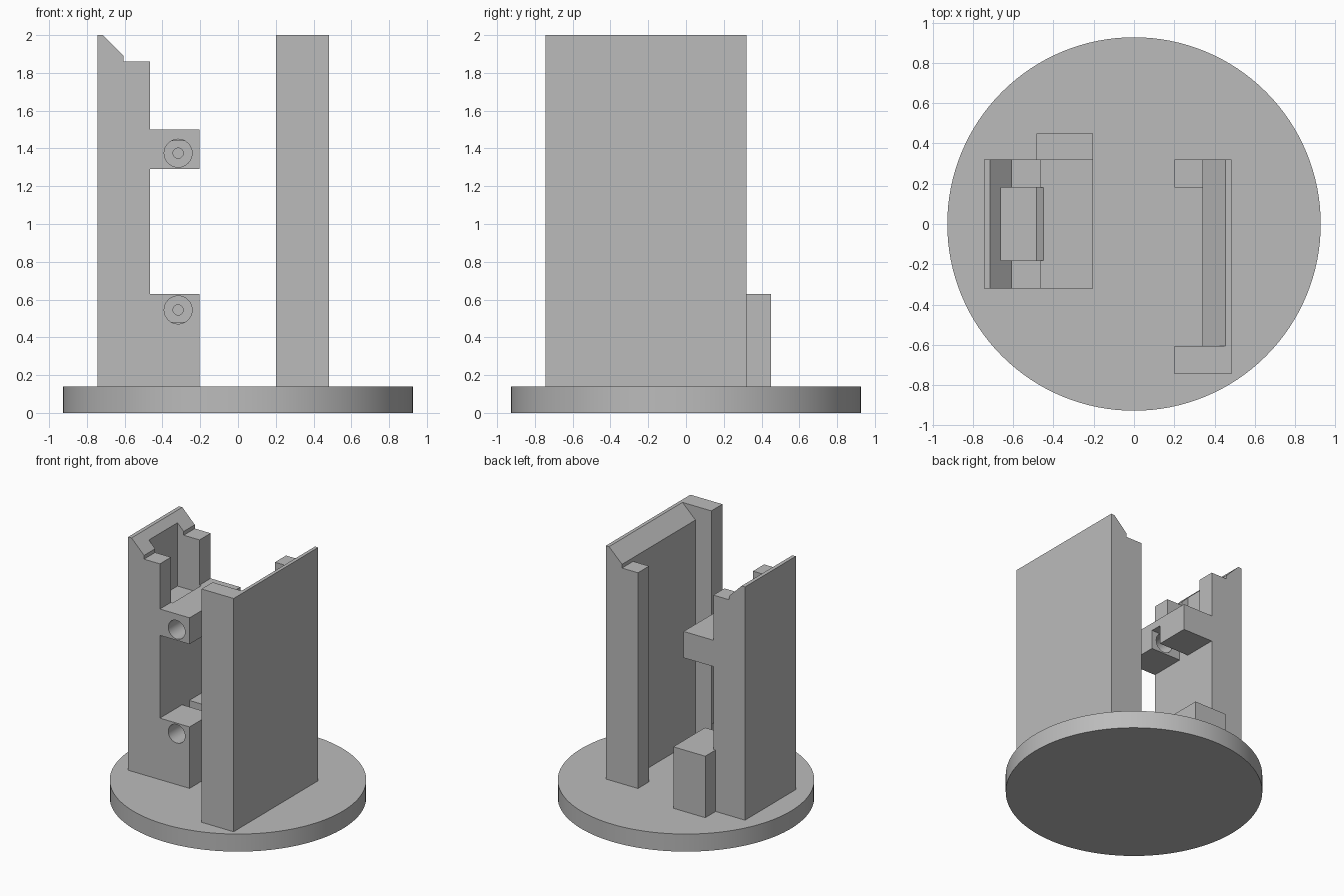
import bpy, math

if "Cube" in bpy.data.objects:
    bpy.data.objects.remove(bpy.data.objects["Cube"])

grey = bpy.data.materials.new("plain grey")
grey.diffuse_color = (0.5, 0.5, 0.5, 1)
grey.use_nodes = True
grey.node_tree.nodes["Principled BSDF"].inputs["Base Color"].default_value = grey.diffuse_color


def prism(name, profile, y0, y1):
    """Extrude an (x, z) outline from y0 to y1."""
    n = len(profile)
    verts = [(x, y, z) for y in (y0, y1) for x, z in profile]
    faces = [list(range(n)), list(range(2 * n - 1, n - 1, -1))]
    faces += [[(i + 1) % n, i, n + i, n + (i + 1) % n] for i in range(n)]
    mesh = bpy.data.meshes.new(name)
    mesh.from_pydata(verts, [], faces)
    ob = bpy.data.objects.new(name, mesh)
    bpy.context.collection.objects.link(ob)
    # keep normals outward whichever way the outline winds
    area = sum(profile[i][0] * profile[(i + 1) % n][1]
               - profile[(i + 1) % n][0] * profile[i][1] for i in range(n))
    if area < 0:
        mesh.flip_normals()
    mesh.materials.append(grey)
    return ob


def box(name, x0, x1, y0, y1, z0, z1):
    return prism(name, [(x0, z0), (x1, z0), (x1, z1), (x0, z1)], y0, y1)


def bore(name, x, z, r, y0, y1):
    pts = [(x + r * math.cos(a * math.tau / 32), z + r * math.sin(a * math.tau / 32))
           for a in range(32)]
    return prism(name, pts, y0, y1)


def boolean(target, other, operation):
    """Apply a boolean and drop the helper."""
    mod = target.modifiers.new("cut", 'BOOLEAN')
    mod.operation, mod.object, mod.solver = operation, other, 'EXACT'
    bpy.context.view_layer.objects.active = target
    bpy.ops.object.modifier_apply(modifier=mod.name)
    bpy.data.objects.remove(other)


def smooth(ob):
    bpy.ops.object.select_all(action='DESELECT')
    ob.select_set(True)
    bpy.context.view_layer.objects.active = ob
    bpy.ops.object.shade_smooth_by_angle(angle=math.radians(30))


FLOOR = 0.14

# Round base
bpy.ops.mesh.primitive_cylinder_add(vertices=128, radius=0.927, depth=FLOOR,
                                    location=(0, 0, FLOOR / 2))
base = bpy.context.object
base.name = "round_base"
base.data.materials.append(grey)
smooth(base)

# Left tower with its two projecting brackets
tower = prism("bracket_tower", [
    (-0.745, FLOOR), (-0.203, FLOOR), (-0.203, 0.63), (-0.465, 0.63),
    (-0.465, 1.29), (-0.203, 1.29), (-0.203, 1.50), (-0.465, 1.50),
    (-0.465, 1.86), (-0.605, 1.86), (-0.605, 1.89), (-0.715, 2), (-0.745, 2),
], -0.32, 0.32)
boolean(tower, box("rear_block", -0.485, -0.203, 0.2, 0.45, FLOOR, 0.63), 'UNION')

# Pocket in the tower top, with a sloped lip on the upper bracket
boolean(tower, prism("pocket", [(-0.66, 2.1), (-0.66, 1.44), (-0.485, 1.44),
                                (-0.45, 1.50), (-0.45, 2.1)], -0.18, 0.18), 'DIFFERENCE')

# Facing slots, wide front bores and narrow blind bores in both brackets
for z0, z1, zc in ((0.48, 0.70, 0.545), (1.22, 1.44, 1.375)):
    boolean(tower, box("slot", -0.465, -0.1, -0.04, 0.05, z0, z1), 'DIFFERENCE')
    boolean(tower, bore("wide_bore", -0.317, zc, 0.074, -0.4, 0.0), 'DIFFERENCE')
    boolean(tower, bore("narrow_bore", -0.317, zc, 0.027, -0.01, 0.2), 'DIFFERENCE')
smooth(tower)

# Right wall: chamfered panel, tall front post, shorter rear post
wall = prism("side_wall", [(0.34, FLOOR), (0.483, FLOOR), (0.483, 2), (0.455, 2),
                           (0.34, 1.89)], -0.605, 0.32)
boolean(wall, box("rear_post", 0.2, 0.34, 0.18, 0.32, FLOOR, 1.86), 'UNION')
boolean(wall, box("front_post", 0.2, 0.483, -0.745, -0.605, FLOOR, 2), 'UNION')
